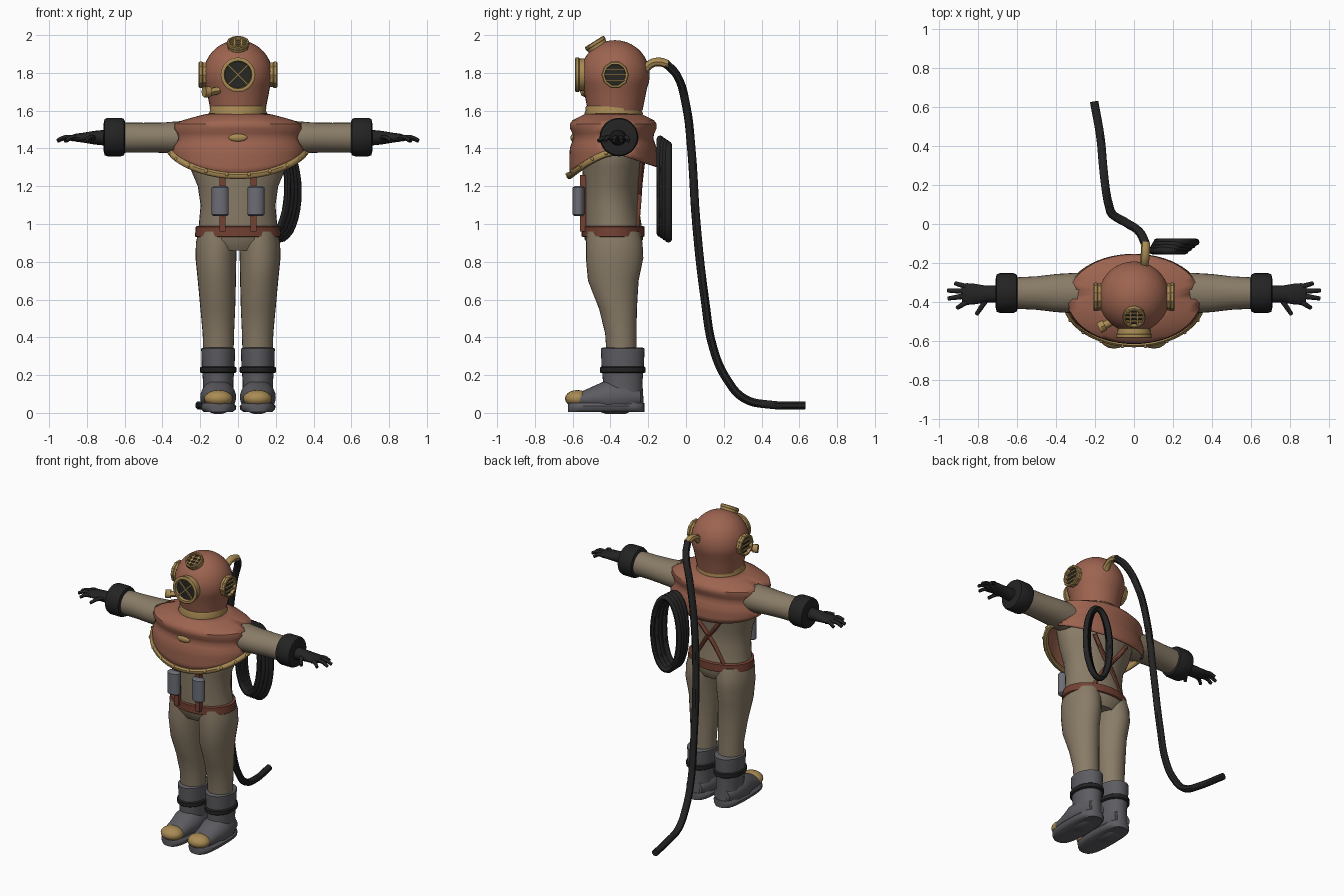
import bpy, bmesh, math
from mathutils import Vector, Matrix

cube = bpy.data.objects.get("Cube")
if cube:
    bpy.data.objects.remove(cube, do_unlink=True)


def material(name, r, g, b):
    m = bpy.data.materials.new(name)
    m.use_nodes = True
    m.diffuse_color = (r, g, b, 1)
    node = m.node_tree.nodes["Principled BSDF"]
    node.inputs["Base Color"].default_value = (r, g, b, 1)
    node.inputs["Roughness"].default_value = 0.7
    return m


COPPER = material("copper", .34, .127, .08)
CANVAS = material("canvas", .25, .2, .135)
BRASS = material("brass", .4, .26, .09)
RUBBER = material("black rubber", .017, .017, .018)
LEAD = material("boot grey", .107, .107, .12)
STEEL = material("weight grey", .15, .155, .18)
LEATHER = material("brown leather", .17, .052, .032)
GLASS = material("dark glass", .02, .02, .017)


def add(name, mesh, mat, angle=45):
    mesh.materials.clear()
    mesh.materials.append(mat)
    ob = bpy.data.objects.new(name, mesh)
    bpy.context.collection.objects.link(ob)
    bpy.ops.object.select_all(action="DESELECT")
    ob.select_set(True)
    bpy.context.view_layer.objects.active = ob
    bpy.ops.object.shade_smooth_by_angle(angle=math.radians(angle))
    return ob


def from_bmesh(name, bm, mat, angle=45):
    bmesh.ops.recalc_face_normals(bm, faces=bm.faces)
    mesh = bpy.data.meshes.new(name)
    bm.to_mesh(mesh)
    bm.free()
    return add(name, mesh, mat, angle)


def loft(name, rings, mat, axis="z", n=28, caps=True, closed=False,
         matrix=None, warp=None, drop=None, power=1, angle=45):
    """Skin ellipses given as (position, centre 1, centre 2, radius 1, radius 2)."""
    bm = bmesh.new()
    loops = []
    for p, c1, c2, r1, r2 in rings:
        loop = []
        for i in range(n):
            a = math.tau * i / n
            c, s = math.cos(a), math.sin(a)
            u = c1 + r1 * math.copysign(abs(c) ** power, c)
            v = c2 + r2 * math.copysign(abs(s) ** power, s)
            co = Vector({"x": (p, u, v), "y": (u, p, v), "z": (u, v, p)}[axis])
            co = warp(co) if warp else co
            loop.append(bm.verts.new(matrix @ co if matrix else co))
        loops.append(loop)
    pairs = list(zip(loops, loops[1:])) + ([(loops[-1], loops[0])] if closed else [])
    for a, b in pairs:
        for i in range(n):
            j = (i + 1) % n
            bm.faces.new((a[i], a[j], b[j], b[i]))
    if caps and not closed:
        bm.faces.new(loops[0])
        bm.faces.new(loops[-1])
    if drop:
        gone = [f for f in bm.faces if drop(f.calc_center_median())]
        bmesh.ops.delete(bm, geom=gone, context="FACES")
    return from_bmesh(name, bm, mat, angle)


def tube(name, points, radius, mat, cyclic=False, end=1, steps=5):
    cu = bpy.data.curves.new(name, "CURVE")
    cu.dimensions = "3D"
    cu.bevel_depth, cu.bevel_resolution = radius, 2
    cu.use_fill_caps, cu.resolution_u = True, steps
    sp = cu.splines.new("BEZIER")
    sp.bezier_points.add(len(points) - 1)
    for i, (bp, p) in enumerate(zip(sp.bezier_points, points)):
        bp.co = p
        bp.handle_left_type = bp.handle_right_type = "AUTO"
        bp.radius = 1 + (end - 1) * i / (len(points) - 1)
    sp.use_cyclic_u = cyclic
    ob = bpy.data.objects.new(name + "_path", cu)
    bpy.context.collection.objects.link(ob)
    mesh = bpy.data.meshes.new_from_object(ob.evaluated_get(bpy.context.evaluated_depsgraph_get()))
    bpy.data.objects.remove(ob, do_unlink=True)
    return add(name, mesh, mat)


def ball(name, centre, size, mat):
    bm = bmesh.new()
    bmesh.ops.create_uvsphere(bm, u_segments=16, v_segments=10, radius=1,
                              matrix=Matrix.LocRotScale(Vector(centre), None, Vector(size)))
    return from_bmesh(name, bm, mat)


def box(name, matrix, size, mat):
    bm = bmesh.new()
    bmesh.ops.create_cube(bm, size=1, matrix=matrix @ Matrix.Diagonal((*size, 1)))
    return from_bmesh(name, bm, mat)


def window(name, centre, normal, r, n, bars):
    """Framed porthole; each bar is (angle, sideways offset as a share of r)."""
    m = Matrix.Translation(centre) @ Vector(normal).to_track_quat("Z", "Y").to_matrix().to_4x4()
    profile = [(-.05, .9), (0, .95), (.004, 1), (.018, 1), (.022, .93), (.022, .8), (0, .76)]
    loft(name + "_frame", [(z, 0, 0, r * k, r * k) for z, k in profile], BRASS, n=n,
         caps=False, matrix=m, angle=30)
    loft(name + "_glass", [(-.04, 0, 0, r * .8, r * .8), (.002, 0, 0, r * .8, r * .8)], GLASS, n=n, matrix=m)
    for i, (ang, off) in enumerate(bars):
        length = 2 * r * math.sqrt(.8 ** 2 - off ** 2)
        turn = m @ Matrix.Rotation(math.radians(ang), 4, "Z") @ Matrix.Translation((0, off * r, .01))
        box(f"{name}_bar_{i}", turn, (length, .009, .009), BRASS)


# Helmet, neck ring and portholes
HY, HZ, HR = -.375, 1.79, .183
dome = [(1.6, .145), (1.66, .157)]
for i in range(13):
    a = -.4 + (math.pi / 2 - .02 + .4) * i / 12
    dome.append((HZ + HR * math.sin(a), HR * math.cos(a)))
loft("helmet", [(z, 0, HY, r, r) for z, r in dome], COPPER, n=36)
neck = [(1.57, .15), (1.585, .155), (1.6, .148), (1.615, .15), (1.625, .145)]
loft("neck_ring", [(z, 0, HY - .008, r, r) for z, r in neck], BRASS, n=36)
window("front_window", (0, HY - .19, HZ), (0, -1, 0), .092, 20, [(45, 0), (-45, 0)])
slats = [(0, k) for k in (-.4, 0, .4)]
for side, s in (("left", 1), ("right", -1)):
    window(side + "_window", (s * .186, HY, HZ), (s, 0, 0), .073, 10, slats)
window("top_window", (0, HY - .1, HZ + .158), (0, -.53, .85), .06, 12,
       slats + [(90, k) for k in (-.3, .3)])
tube("speaking_valve", [(-.09, -.49, 1.71), (-.14, -.515, 1.7), (-.16, -.525, 1.7)], .02, BRASS)
tube("valve_mouth", [(-.15, -.52, 1.7), (-.18, -.535, 1.7)], .029, BRASS)

# Breastplate with arm openings and a dipped lower edge
PY = -.385


def dip(co):
    if co.z < 1.4:
        c = min(1, abs(co.y - PY) / .232)
        k = .15 + (.85 * c ** 1.5 if co.y < PY else .5 * c)
        co.z = 1.4 - (1.4 - co.z) * k
    return co


plate = [(1.59, .13, .13), (1.575, .2, .165), (1.55, .29, .215), (1.53, .34, .23),
         (1.505, .347, .229), (1.48, .34, .217), (1.455, .335, .212), (1.43, .343, .22),
         (1.4, .352, .23), (1.36, .354, .232), (1.3, .352, .232), (1.25, .35, .232)]
shell = loft("breastplate", [(z, 0, PY, a, b) for z, a, b in plate], COPPER, n=56, caps=False, warp=dip,
             drop=lambda c: abs(c.x) > .2 and math.hypot(c.y + .36, c.z - 1.455) < .09)
lip = shell.modifiers.new("thickness", "SOLIDIFY")
lip.thickness = .01


def rim_point(t):
    a = math.pi + math.pi * t
    return dip(Vector((.352 * math.cos(a), PY + .232 * math.sin(a), 1.255)))


tube("breastplate_rim", [rim_point(i / 20) for i in range(21)], .018, BRASS, steps=2)
for i in range(10):
    p = rim_point((i + .5) / 10)
    out = Vector((p.x, p.y - PY, .1)).normalized() * .015
    ball(f"rim_bolt_{i}", p + out, (.01, .01, .01), BRASS)
ball("breast_boss", (0, PY - .213, 1.457), (.05, .014, .021), BRASS)

# Suit body and belt
torso = [(.86, -.38, .17, .12), (.92, -.382, .215, .155), (1, -.388, .207, .152), (1.1, -.397, .198, .145),
         (1.2, -.397, .213, .145), (1.3, -.39, .255, .16), (1.4, -.385, .28, .17), (1.52, -.38, .26, .15)]
loft("suit_torso", [(z, 0, y, a, b) for z, y, a, b in torso], CANVAS, n=36)
belt = [(.93, .22, .158), (.935, .228, .166), (.985, .224, .166), (.99, .215, .158)]
loft("belt", [(z, 0, -.386, a, b) for z, a, b in belt], LEATHER, n=36)

# Paired limbs, boots and chest weights
leg = [(.96, .11, -.384, .1, .14), (.9, .114, -.38, .109, .15), (.82, .117, -.378, .108, .152),
       (.7, .112, -.385, .101, .134), (.55, .107, -.36, .092, .1), (.42, .104, -.345, .083, .083),
       (.3, .104, -.34, .08, .08)]
shaft = [(.345, .078, .108), (.34, .09, .116), (.25, .087, .112), (.16, .08, .104), (.04, .08, .112)]
foot = [(-.24, .08, .06, .05), (-.32, .085, .09, .09), (-.42, .083, .095, .09),
        (-.48, .08, .08, .066), (-.56, .07, .072, .04)]
arm = [(.2, .1, .09), (.3, .104, .088), (.4, .098, .08), (.5, .086, .079), (.62, .08, .08)]
cuff = [(.598, .08), (.604, .096), (.62, .102), (.69, .102), (.706, .096), (.712, .07)]
palm = [(.7, .045, .042), (.76, .043, .036), (.82, .053, .026), (.86, .056, .021), (.885, .04, .012)]
fingers = [(.85, -.325, .92, -.305), (.87, -.345, .958, -.342),
           (.87, -.37, .955, -.383), (.85, -.395, .91, -.432), (.75, -.375, .81, -.465)]

for side, s in (("left", 1), ("right", -1)):
    loft(side + "_leg", [(z, s * x, y, a, b) for z, x, y, a, b in leg], CANVAS)
    loft(side + "_boot_shaft", [(z, s * .105, -.335, a, b) for z, a, b in shaft], LEAD)
    band = [(.21, .088), (.216, .096), (.24, .096), (.246, .088)]
    loft(side + "_boot_strap", [(z, s * .105, -.335, r, r + .025) for z, r in band], RUBBER)
    loft(side + "_boot_foot", [(y, s * .105, z, a, b) for y, z, a, b in foot], LEAD, axis="y")
    ball(side + "_toe_cap", (s * .103, -.575, .076), (.076, .066, .045), BRASS)
    sole = [(.004, .075), (.018, .092), (.036, .095), (.053, .08)]
    loft(side + "_sole", [(z, s * .104, -.423, r, .203) for z, r in sole], LEAD, power=.7)

    loft(side + "_sleeve", [(s * x, -.355, 1.457, a, b) for x, a, b in arm], CANVAS, axis="x")
    loft(side + "_cuff", [(s * x, -.355, 1.46, r, r) for x, r in cuff], RUBBER, axis="x")
    loft(side + "_palm", [(s * x, -.36, 1.457, a, b) for x, a, b in palm], RUBBER, axis="x", n=16)
    for i, (x, y, tx, ty) in enumerate(fingers):
        mid = (s * (x + tx) / 2, (y + ty) / 2, 1.458)
        tube(f"{side}_finger_{i}", [(s * x, y, 1.452), mid, (s * tx, ty, 1.44)], .015, RUBBER, end=.7, steps=3)

    can = [(1.042, .036, .022), (1.05, .045, .031), (1.192, .045, .031), (1.2, .036, .022)]
    loft(side + "_weight", [(z, s * .094, -.569, a, b) for z, a, b in can], STEEL, n=20)
    box(side + "_weight_strap", Matrix.Translation((s * .082, -.545, 1.11)), (.032, .03, .3), LEATHER)
    tube(side + "_back_strap", [(s * .11, -.262, .98), (s * .03, -.25, 1.12),
                                (s * -.05, -.243, 1.22), (s * -.13, -.23, 1.33)], .014, LEATHER)

# Air hose with its brass elbow
tube("hose_elbow", [(.05, -.23, 1.8), (.055, -.19, 1.845), (.058, -.145, 1.858), (.06, -.095, 1.845)], .023, BRASS)
hose = [(.06, -.105, 1.848), (.035, -.05, 1.79), (-.03, 0, 1.63), (-.08, .028, 1.4), (-.115, .055, 1),
        (-.13, .1, .6), (-.14, .145, .34), (-.15, .215, .18), (-.16, .31, .075), (-.172, .44, .044),
        (-.205, .63, .04)]
tube("air_hose", hose, .023, RUBBER)

# Spare hose coiled behind the left hip
for k in range(4):
    t = k / 3
    ring = []
    for i in range(16):
        a = math.tau * i / 16
        ring.append((.178 + .04 * t + (.085 + .015 * t) * math.cos(a), -.137 + .044 * t,
                     1.2 - .03 * t + .25 * math.sin(a)))
    tube(f"hose_coil_{k}", ring, .019, RUBBER, cyclic=True, steps=2)
